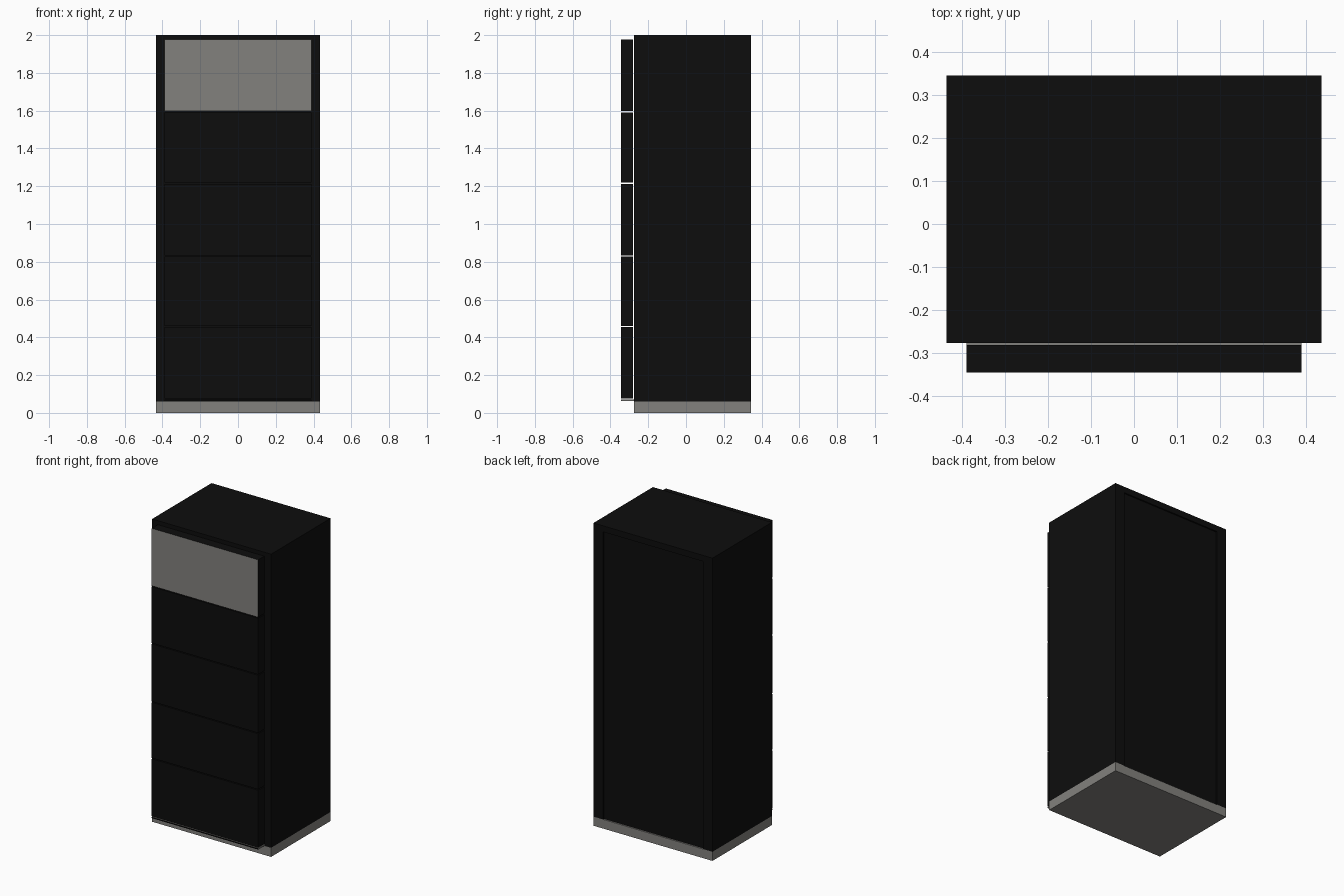
import bpy

if "Cube" in bpy.data.objects:
    bpy.data.objects.remove(bpy.data.objects["Cube"])


def material(name, rgb):
    m = bpy.data.materials.new(name)
    m.diffuse_color = (*rgb, 1.0)
    m.use_nodes = True
    m.node_tree.nodes["Principled BSDF"].inputs["Base Color"].default_value = m.diffuse_color
    return m


black = material("black enamel", (0.004, 0.004, 0.004))
grey = material("warm grey", (0.225, 0.22, 0.207))


def box(name, lo, hi, mat, front=None):
    """Box between two corners; 'front' optionally recolours its -y face."""
    x0, y0, z0 = lo
    x1, y1, z1 = hi
    verts = [(x, y, z) for z in (z0, z1) for x, y in ((x0, y0), (x1, y0), (x1, y1), (x0, y1))]
    faces = [(3, 2, 1, 0), (4, 5, 6, 7)]
    faces += [(i, (i + 1) % 4, (i + 1) % 4 + 4, i + 4) for i in range(4)]
    me = bpy.data.meshes.new(name)
    me.from_pydata(verts, [], faces)
    me.materials.append(mat)
    if front:
        me.materials.append(front)
        for p in me.polygons:
            if p.normal.y < -0.5:
                p.material_index = 1
    ob = bpy.data.objects.new(name, me)
    bpy.context.collection.objects.link(ob)
    return ob


W, FRONT, BACK, TOP, PLINTH = 0.435, -0.276, 0.345, 2.0, 0.06
RECESS, POST, RAIL = 0.01, 0.07, 0.04

# Plinth and cabinet carcass
box("plinth", (-W, FRONT, 0), (W, BACK, PLINTH), grey)
box("carcass", (-W, FRONT, PLINTH), (W, BACK - RECESS, TOP), black)

# Raised frame around the recessed back panel
for side, x in (("left", -W), ("right", W - POST)):
    box(f"back_post_{side}", (x, BACK - RECESS, PLINTH), (x + POST, BACK, TOP), black)
box("back_top_rail", (-W + POST, BACK - RECESS, TOP - RAIL), (W - POST, BACK, TOP), black)

# Five drawer fronts, the top one with a grey face
edges = [0.075, 0.457, 0.83, 1.216, 1.594, 1.977]
GAP = 0.003
for i in range(5):
    z0 = edges[i] + (GAP if i else 0)
    z1 = edges[i + 1] - (GAP if i < 4 else 0)
    box(f"drawer_front_{i + 1}", (-0.389, -0.345, z0), (0.389, -0.281, z1), black,
        grey if i == 4 else None)

# Thin strip under the lowest drawer
box("bottom_strip", (-0.389, -0.345, 0.062), (0.389, FRONT, 0.071), grey, black)
